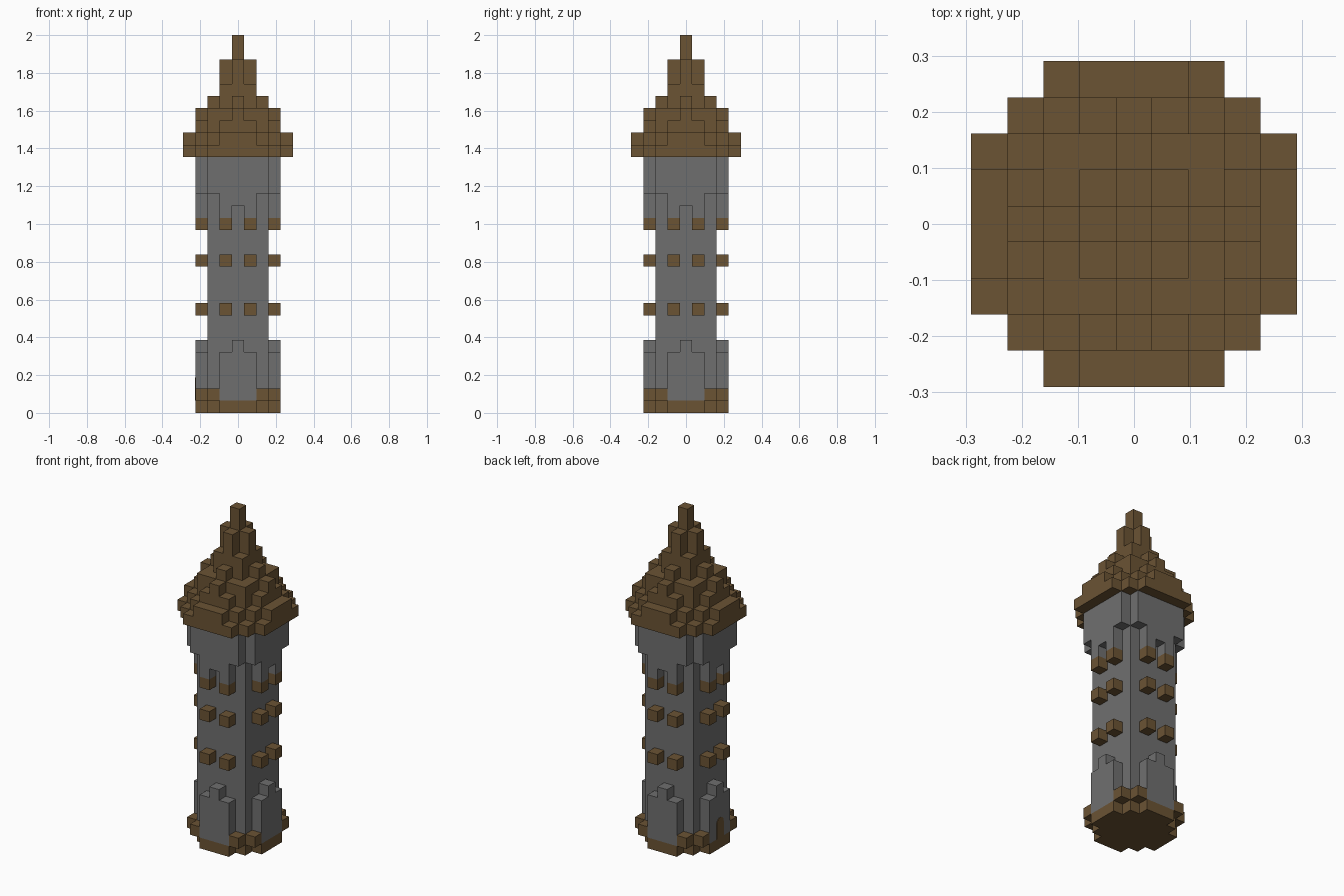
import bpy, bmesh, math
from mathutils import Vector

cube = bpy.data.objects.get("Cube")
if cube:
    bpy.data.objects.remove(cube)

U = 2 / 31          # edge of one block
AXES = [Vector(a) for a in ((1, 0, 0), (-1, 0, 0), (0, 1, 0), (0, -1, 0), (0, 0, 1), (0, 0, -1))]


def material(name, colour):
    m = bpy.data.materials.new(name)
    m.use_nodes = True
    m.diffuse_color = (*colour, 1)
    m.node_tree.nodes["Principled BSDF"].inputs["Base Color"].default_value = (*colour, 1)
    return m


wood = material("brown wood", (0.147, 0.087, 0.034))
stone = material("grey stone", (0.159, 0.159, 0.159))

blocks = {}         # block position -> part name
part_material = {}


def column(part, mat, x, y, z0, z1):
    """Stack blocks at one grid position."""
    part_material[part] = mat
    for z in range(z0, z1):
        blocks[(x, y, z)] = part


def four_sides(part, mat, along, out, z0, z1):
    """Repeat a column, mirrored, on all four sides."""
    for a in (along, -along):
        for o in (out, -out):
            column(part, mat, a, o, z0, z1)
            column(part, mat, o, a, z0, z1)


# Square shaft on a wooden foundation
for x in range(-2, 3):
    for y in range(-2, 3):
        column("foundation", wood, x, y, 0, 1)
        column("shaft", stone, x, y, 1, 21)

# Foundation arms, corner blocks and stepped buttresses
for along, top in enumerate((6, 5)):
    four_sides("foundation", wood, along, 3, 0, 1)
    four_sides("buttresses", stone, along, 3, 1, top)
four_sides("corner_blocks", wood, 2, 3, 1, 2)

# Rows of beam ends
for z in (8, 12, 15):
    four_sides("beam_ends", wood, 1, 3, z, z + 1)

# Overhanging upper storey with hanging legs
for along, bottom in enumerate((17, 16, 18)):
    four_sides("upper_storey", stone, along, 3, bottom, 21)

# Stepped roof: column tops listed from the middle of a side to its corner
roof_tops = {0: (31,), 1: (29, 27), 2: (26, 25, 25), 3: (25, 24, 23, 22), 4: (23, 23, 22)}
for out, tops in roof_tops.items():
    for along, top in enumerate(tops):
        four_sides("roof", wood, along, out, 21, top)


def build_part(part):
    """Make the outer skin of all blocks of a part."""
    bm = bmesh.new()
    for cell, owner in blocks.items():
        if owner != part:
            continue
        c = Vector(cell) + Vector((0, 0, 0.5))
        for n in AXES:
            if tuple(int(v) for v in Vector(cell) + n) in blocks:
                continue
            s = Vector((n.y, n.z, n.x))
            t = n.cross(s)
            corners = [c + (n + s * i + t * j) / 2 for i, j in ((-1, -1), (1, -1), (1, 1), (-1, 1))]
            bm.faces.new([bm.verts.new(p * U) for p in corners])
    bmesh.ops.remove_doubles(bm, verts=bm.verts, dist=U / 100)
    bmesh.ops.dissolve_limit(bm, angle_limit=math.radians(1), verts=bm.verts, edges=bm.edges)
    return bm


def add_object(name, bm, mat):
    mesh = bpy.data.meshes.new(name)
    bm.to_mesh(mesh)
    bm.free()
    mesh.materials.append(mat)
    bpy.context.scene.collection.objects.link(bpy.data.objects.new(name, mesh))


for part, mat in part_material.items():
    add_object(part, build_part(part), mat)

# Small round-topped door on the right side
bm = bmesh.new()
outline = [(-0.5, 1), (0.5, 1)]
outline += [(0.5 * math.cos(math.pi * i / 8), 2.4 + 0.5 * math.sin(math.pi * i / 8)) for i in range(9)]
x = -3.5 * U - 0.003
door = bm.faces.new([bm.verts.new((x, y * U, z * U)) for y, z in outline])
extruded = bmesh.ops.extrude_face_region(bm, geom=[door])["geom"]
bmesh.ops.translate(bm, vec=(0.004, 0, 0), verts=[v for v in extruded if isinstance(v, bmesh.types.BMVert)])
bmesh.ops.recalc_face_normals(bm, faces=bm.faces)
add_object("door", bm, wood)
